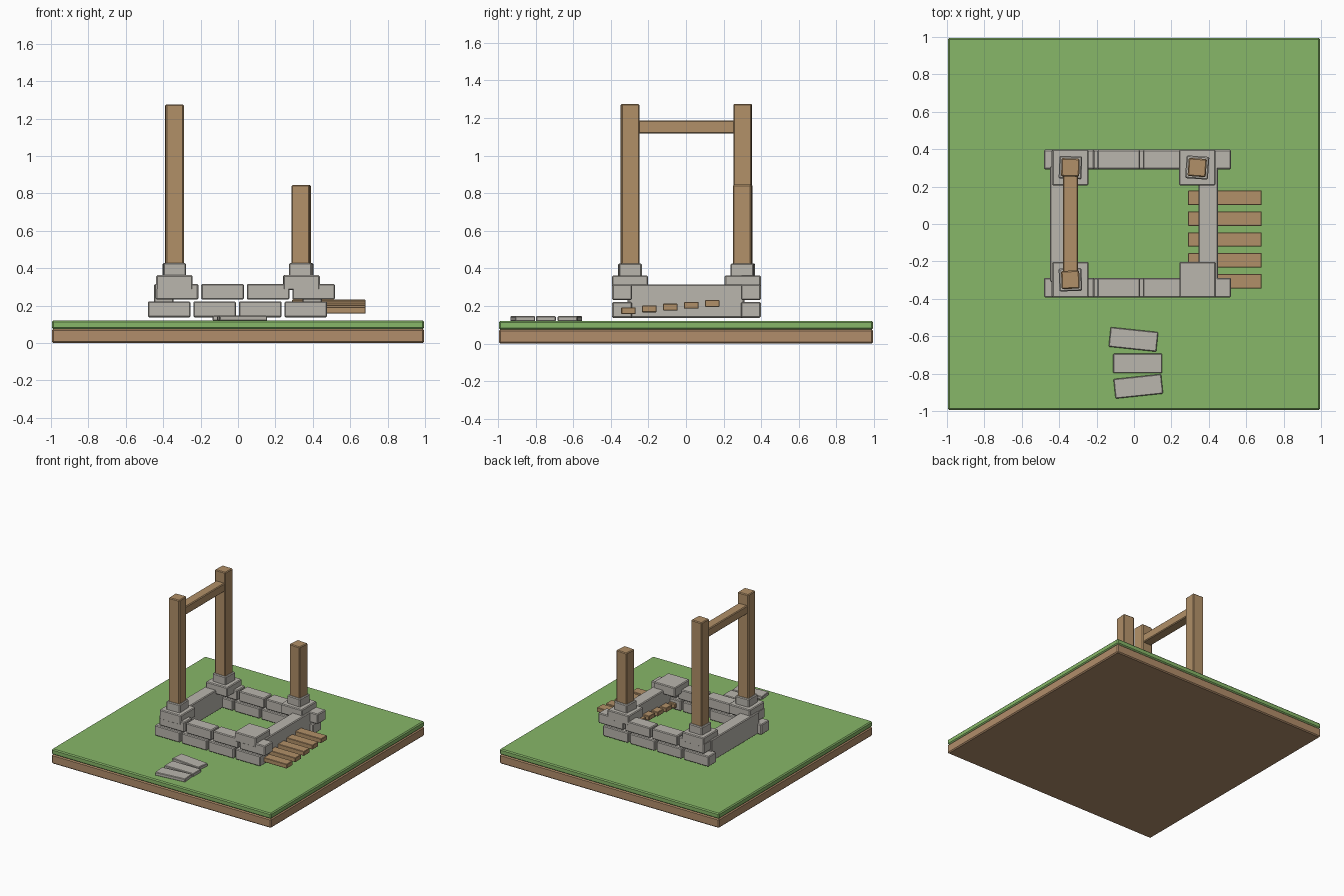
import bpy, bmesh, math
from mathutils import Matrix, Vector

if "Cube" in bpy.data.objects:
    bpy.data.objects.remove(bpy.data.objects["Cube"])


def material(name, rgb):
    m = bpy.data.materials.new(name)
    m.diffuse_color = (*[(c / 255) ** 2.2 for c in rgb], 1)
    m.use_nodes = True
    m.node_tree.nodes["Principled BSDF"].inputs["Base Color"].default_value = m.diffuse_color
    return m


GRASS = material("grass green", (134, 182, 104))
DIRT = material("earth brown", (176, 140, 106))
WOOD = material("timber brown", (176, 143, 104))
STONE = material("stone grey", (184, 180, 172))


def block(name, x, y, z, mat, turn=0, bevel=0.006):
    """Bevelled box from (min, max) ranges, turned about its own vertical axis."""
    size = Vector((r[1] - r[0] for r in (x, y, z)))
    mid = Vector(((r[0] + r[1]) / 2 for r in (x, y, z)))
    bm = bmesh.new()
    bmesh.ops.create_cube(bm, size=1, matrix=Matrix.Diagonal((*size, 1)))
    bmesh.ops.bevel(bm, geom=bm.edges[:], offset=bevel, segments=1, affect='EDGES')
    me = bpy.data.meshes.new(name)
    bm.to_mesh(me)
    bm.free()
    me.materials.append(mat)
    ob = bpy.data.objects.new(name, me)
    ob.location = mid
    ob.rotation_euler.z = math.radians(turn)
    bpy.context.collection.objects.link(ob)
    return ob


def around(c, w):
    return (c - w / 2, c + w / 2)


# Ground slab: earth below, grass above
block("earth_slab", (-0.995, 0.995), (-0.995, 0.995), (0, 0.075), DIRT, bevel=0.008)
block("grass_slab", (-0.995, 0.995), (-0.995, 0.995), (0.075, 0.12), GRASS, bevel=0.008)

# Front and back walls: two staggered courses of four stones
for side, y in (("front", -0.34), ("back", 0.345)):
    for course, (x0, z) in enumerate(((-0.482, (0.137, 0.222)), (-0.44, (0.232, 0.315)))):
        for i in range(4):
            x = x0 + i * 0.2435
            block(f"{side}_wall_stone_{course}_{i}", (x, x + 0.228),
                  around(y, 0.105), z, STONE)

# Side walls: one long block each
for side, x in (("left", -0.397), ("right", 0.397)):
    block(f"{side}_wall", around(x, 0.104), (-0.31, 0.31), (0.137, 0.315), STONE)

# Corner caps, post footings and posts (front right post is missing)
corners = (("front_left", -0.34, -0.298, 1.275, 2), ("back_left", -0.34, 0.302, 1.275, -2),
           ("back_right", 0.338, 0.302, 0.845, -4), ("front_right", 0.34, -0.298, 0, 0))
for name, x, y, top, turn in corners:
    block(f"{name}_cap", around(x, 0.195), around(y, 0.192), (0.283, 0.362), STONE)
    if top:
        block(f"{name}_footing", around(x, 0.122), around(y, 0.122), (0.355, 0.427), STONE, turn)
        block(f"{name}_post", around(x, 0.097), around(y, 0.097), (0.40, top), WOOD, turn)

# Beam joining the two tall posts
block("cross_beam", around(-0.34, 0.08), (-0.33, 0.33), (1.117, 1.186), WOOD)

# Planks poking through the right wall, stepping down to the front
for i in range(5):
    block(f"plank_{i}", (0.288, 0.683), around(0.14 - i * 0.1115, 0.077),
          around(0.213 - i * 0.0095, 0.036), WOOD, bevel=0.003)

# Stepping stones
for i, (x, y, w, turn) in enumerate(((-0.003, -0.617, 0.256, -6), (0.02, -0.745, 0.262, 0),
                                     (0.023, -0.868, 0.256, 6))):
    block(f"path_stone_{i}", around(x, w), around(y, 0.105), (0.118, 0.146), STONE, turn, 0.004)
